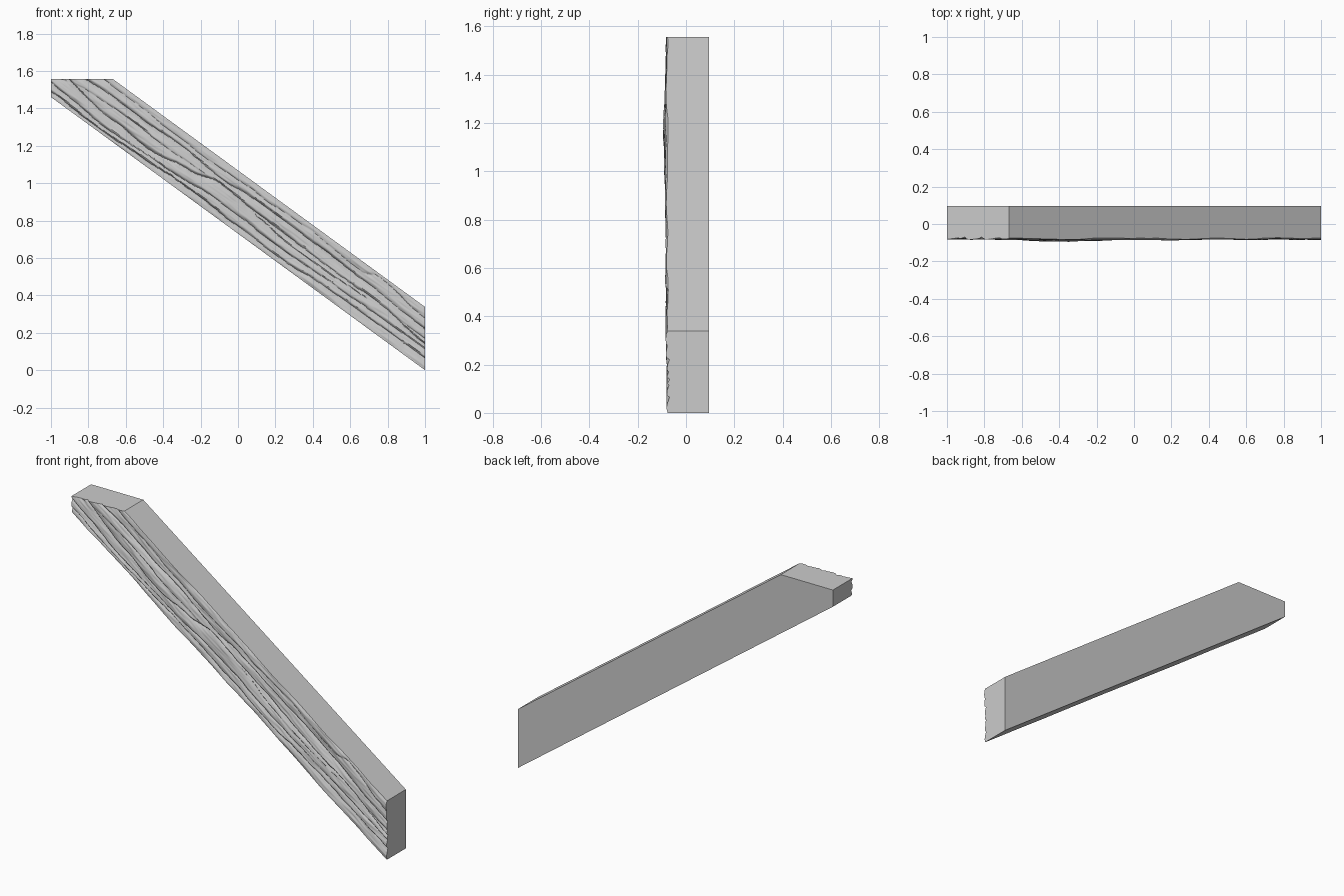
import bpy, bmesh, math
from mathutils import Vector, noise

if "Cube" in bpy.data.objects:
    bpy.data.objects.remove(bpy.data.objects["Cube"])

SLOPE, HEIGHT, TOP = 0.73, 0.338, 1.556
FRONT, BACK = -0.077, 0.095
COLS, ROWS = 300, 84

# Grain grooves: depth, then (x, height above the lower edge) along each path
GROOVES = [
    (0.020, [(-1, .03), (-.74, .02), (-.47, .035), (-.29, .05), (0, .04), (.25, .035), (.5, .06), (1, .065)]),
    (0.018, [(-1, .08), (-.7, .05), (-.4, .07), (-.1, .10), (.2, .09), (.5, .10), (.75, .11), (1, .115)]),
    (0.020, [(-.95, .17), (-.7, .12), (-.47, .105), (-.26, .15), (-.1, .2), (.12, .185), (.5, .175), (.76, .18), (1, .14)]),
    (0.020, [(-.9, .22), (-.69, .245), (-.47, .24), (-.29, .25), (-.12, .23), (.12, .25), (.4, .25), (.7, .24), (1, .22)]),
    (0.012, [(-1, .12), (-.8, .18), (-.6, .19), (-.4, .18), (-.2, .19), (-.1, .2), (.3, .14), (1, .17)]),
    (0.010, [(-.6, .3), (-.2, .28), (.1, .29), (.4, .3), (.66, .28), (.75, .32), (1, .28)]),
]


def follow(path, x):
    """Smoothly interpolated height of a groove at x."""
    if x <= path[0][0]:
        return path[0][1]
    for (x0, a), (x1, b) in zip(path, path[1:]):
        if x <= x1:
            t = (x - x0) / (x1 - x0)
            return a + (b - a) * t * t * (3 - 2 * t)
    return path[-1][1]


def relief(x, s):
    """Carved depth: each groove is steep above and gentle below."""
    y = FRONT - 0.006 + 0.008 * noise.noise(Vector((x * 2.5, s * 12, 3)))
    y -= 0.014 * math.exp(-((x + .38) / .22) ** 2 - ((s - .17) / .08) ** 2)
    cut = 0
    for i, (depth, path) in enumerate(GROOVES):
        wander = 0.007 * noise.noise(Vector((x * 9, i * 5, 0)))
        wander += 0.003 * noise.noise(Vector((x * 32, i * 5, 8)))
        d = s - follow(path, x) - wander
        strength = 0.75 + 0.6 * noise.noise(Vector((x * 3, i * 7, 1)))
        fall = math.exp(-d / 0.006) if d > 0 else math.exp(d / 0.022)
        cut = max(cut, depth * strength * fall)
    y += cut
    y += 0.0025 * noise.noise(Vector((x * 14, s * 70, 0)))
    # Worn long edges
    edge = min(s, HEIGHT - s)
    y += 0.010 * math.exp(-edge / 0.012) * (0.6 + noise.noise(Vector((x * 4, s, 5))))
    return max(-0.095, min(-0.05, y))


# Plank: carved front sheet closed by flat sides and back
bm = bmesh.new()
grid = []
for i in range(COLS + 1):
    x = -1 + 2 * i / COLS
    low = SLOPE * (1 - x)
    grid.append([bm.verts.new((x, relief(x, HEIGHT * j / ROWS), low + HEIGHT * j / ROWS))
                 for j in range(ROWS + 1)])
for a, b in zip(grid, grid[1:]):
    for j in range(ROWS):
        bm.faces.new((a[j], b[j], b[j + 1], a[j + 1]))


def behind(v):
    return bm.verts.new((v.co.x, BACK, v.co.z))


ll, lr, ur, ul = [behind(v) for v in (grid[0][0], grid[-1][0], grid[-1][-1], grid[0][-1])]
bm.faces.new((ll, lr, ur, ul))
bm.faces.new([c[0] for c in grid] + [lr, ll])
bm.faces.new([c[-1] for c in grid] + [ur, ul])
bm.faces.new(grid[0] + [ul, ll])
bm.faces.new(grid[-1] + [ur, lr])

# Level cut at the upper end
cut = bmesh.ops.bisect_plane(bm, geom=bm.verts[:] + bm.edges[:] + bm.faces[:], dist=1e-6,
                             plane_co=(0, 0, TOP), plane_no=(0, 0, 1), clear_outer=True)
bmesh.ops.holes_fill(bm, edges=[e for e in bm.edges if e.is_boundary], sides=0)
bmesh.ops.recalc_face_normals(bm, faces=bm.faces[:])

mesh = bpy.data.meshes.new("wooden_plank")
bm.to_mesh(mesh)
bm.free()
plank = bpy.data.objects.new("wooden_plank", mesh)
bpy.context.collection.objects.link(plank)

# Plain grey surface
grey = bpy.data.materials.new("plain_grey")
grey.use_nodes = True
colour = (0.6, 0.6, 0.6, 1)
grey.diffuse_color = colour
grey.node_tree.nodes["Principled BSDF"].inputs["Base Color"].default_value = colour
mesh.materials.append(grey)

bpy.ops.object.select_all(action='DESELECT')
plank.select_set(True)
bpy.context.view_layer.objects.active = plank
bpy.ops.object.shade_smooth_by_angle(angle=math.radians(35))
